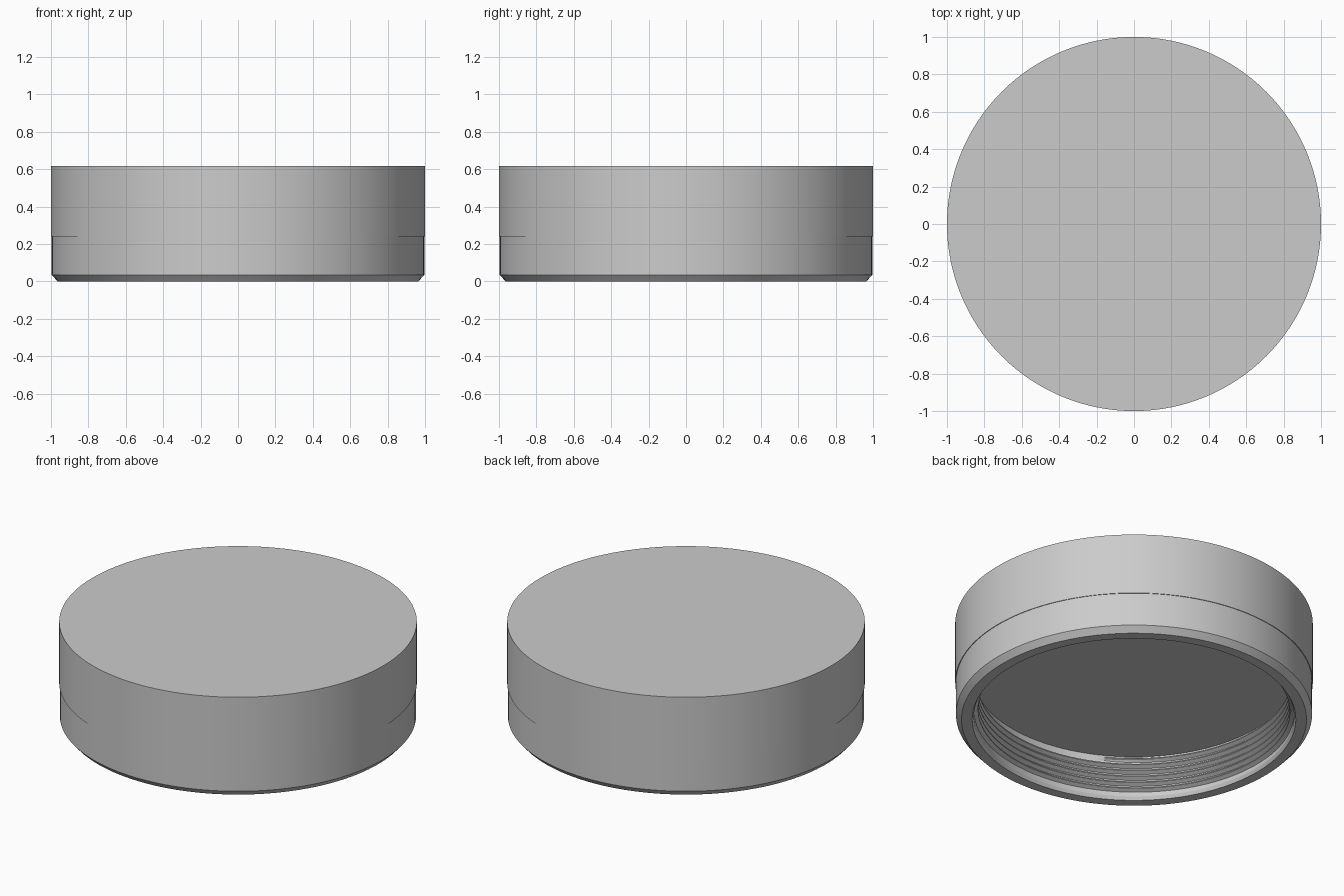
import bpy, bmesh, math

SEGMENTS = 128

cube = bpy.data.objects.get("Cube")
if cube:
    bpy.data.objects.remove(cube, do_unlink=True)

# One plain grey for the whole cap
grey = bpy.data.materials.new("plain grey")
grey.use_nodes = True
colour = (0.6, 0.6, 0.6, 1)
grey.diffuse_color = colour
grey.node_tree.nodes["Principled BSDF"].inputs["Base Color"].default_value = colour


def finish(bm, name):
    """Turn a bmesh into a smooth-shaded object with sharp edges kept."""
    bmesh.ops.recalc_face_normals(bm, faces=bm.faces)
    mesh = bpy.data.meshes.new(name)
    bm.to_mesh(mesh)
    bm.free()
    mesh.materials.append(grey)
    obj = bpy.data.objects.new(name, mesh)
    bpy.context.collection.objects.link(obj)
    bpy.ops.object.select_all(action="DESELECT")
    obj.select_set(True)
    bpy.context.view_layer.objects.active = obj
    bpy.ops.object.shade_smooth_by_angle(angle=math.radians(25))
    return obj


def lathe(name, profile):
    """Spin a (radius, height) profile around the z axis."""
    bm = bmesh.new()
    verts = [bm.verts.new((r, 0, z)) for r, z in profile]
    edges = [bm.edges.new(pair) for pair in zip(verts, verts[1:])]
    bmesh.ops.spin(bm, geom=verts + edges, cent=(0, 0, 0), axis=(0, 0, 1),
                   angle=math.tau, steps=SEGMENTS, use_duplicate=False)
    bmesh.ops.remove_doubles(bm, verts=bm.verts, dist=0.0005)
    return finish(bm, name)


def helix(name, bore, crest, pitch, start, turns):
    """Sweep a triangular ridge up the bore, fading out at both ends."""
    bm = bmesh.new()
    steps = int(turns * SEGMENTS)
    rows = []
    for i in range(steps + 1):
        a = math.tau * i / SEGMENTS
        z = start + pitch * i / SEGMENTS
        fade = min(1, 10 * i / SEGMENTS, 10 * (steps - i) / SEGMENTS)
        tip = bore + (crest - bore) * fade
        section = [(bore + 0.004, -0.46), (tip, -0.08), (tip, 0.08), (bore + 0.004, 0.46)]
        rows.append([bm.verts.new((r * math.cos(a), r * math.sin(a), z + k * pitch))
                     for r, k in section])
    for low, high in zip(rows, rows[1:]):
        for j in range(4):
            k = (j + 1) % 4
            bm.faces.new((low[j], low[k], high[k], high[j]))
    bm.faces.new(rows[0])
    bm.faces.new(rows[-1])
    return finish(bm, name)


# Cap body: recessed underside, chamfered rim, stepped side wall, flat top
lathe("cap_body", [
    (0, 0.275), (0.895, 0.275), (0.895, 0.02), (0.905, 0),
    (0.965, 0), (0.996, 0.035), (0.996, 0.24), (1, 0.24),
    (1, 0.617), (0, 0.617),
])

# Screw thread inside the opening
helix("inner_thread", bore=0.895, crest=0.872, pitch=0.038, start=0.038, turns=5.7)
